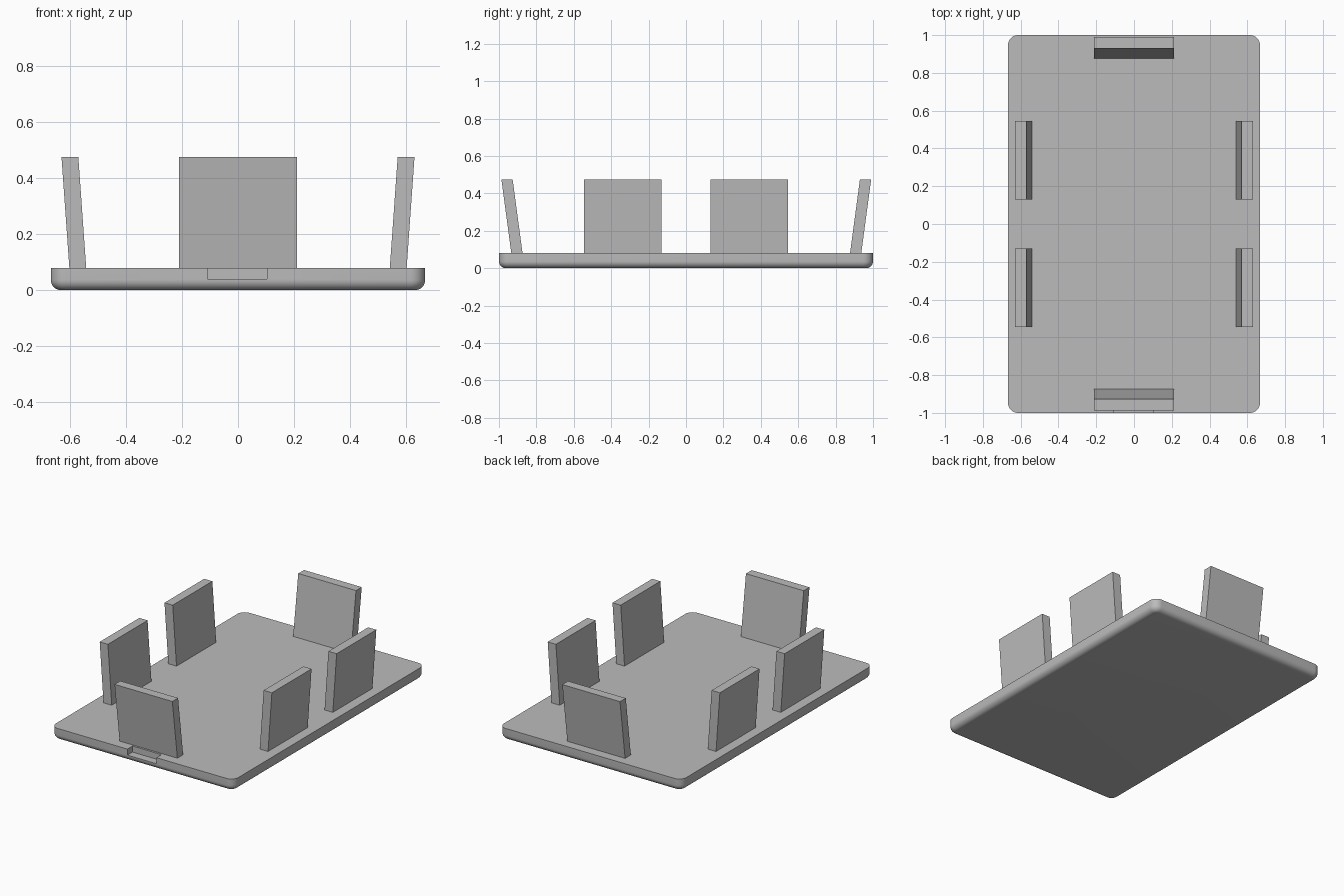
import bpy
import bmesh
from mathutils import Matrix

if "Cube" in bpy.data.objects:
    bpy.data.objects.remove(bpy.data.objects["Cube"], do_unlink=True)

grey = bpy.data.materials.new("plain_grey")
grey.use_nodes = True
grey.diffuse_color = (0.5, 0.5, 0.5, 1)
grey.node_tree.nodes["Principled BSDF"].inputs["Base Color"].default_value = (0.5, 0.5, 0.5, 1)

BASE_TOP, TAB_TOP = 0.08, 0.475
THICK = 0.06


def box(lo, hi):
    """New bmesh holding a box between two corners."""
    bm = bmesh.new()
    size = [b - a for a, b in zip(lo, hi)]
    mid = [(a + b) / 2 for a, b in zip(lo, hi)]
    bmesh.ops.create_cube(bm, size=1, matrix=Matrix.Translation(mid) @ Matrix.Diagonal((*size, 1)))
    return bm


def finish(bm, name):
    bmesh.ops.recalc_face_normals(bm, faces=bm.faces)
    mesh = bpy.data.meshes.new(name)
    bm.to_mesh(mesh)
    bm.free()
    mesh.materials.append(grey)
    obj = bpy.data.objects.new(name, mesh)
    bpy.context.collection.objects.link(obj)
    return obj


def tab(name, axis, inner, side, centre, half_width, lean):
    """Upright tab leaning outward along one axis."""
    lo, hi = [0, 0, BASE_TOP], [0, 0, TAB_TOP]
    lo[axis], hi[axis] = sorted((side * inner, side * (inner + THICK)))
    lo[1 - axis], hi[1 - axis] = centre - half_width, centre + half_width
    bm = box(lo, hi)
    for v in bm.verts:
        if v.co.z > BASE_TOP + 0.1:
            v.co[axis] += side * lean
    return finish(bm, name)


# Base plate: rounded corners, rounded bottom rim, crisp top rim
bm = box((-0.667, -1, 0), (0.667, 1, BASE_TOP))
upright = [e for e in bm.edges if abs(e.verts[0].co.z - e.verts[1].co.z) > 0.01]
bmesh.ops.bevel(bm, geom=upright, offset=0.053, segments=8, profile=0.5, affect='EDGES')
rim = [e for e in bm.edges if all(v.co.z < 0.001 for v in e.verts)]
bmesh.ops.bevel(bm, geom=rim, offset=0.037, segments=8, profile=0.5, affect='EDGES')
base = finish(bm, "base_plate")

# Shallow notch in the front rim
cutter = finish(box((-0.108, -1.1, 0.04), (0.104, -0.947, 0.2)), "notch_cutter")
cutter.hide_render = True
cut = base.modifiers.new("front_notch", 'BOOLEAN')
cut.operation, cut.solver, cut.object = 'DIFFERENCE', 'EXACT', cutter
bpy.ops.object.select_all(action='DESELECT')
base.select_set(True)
bpy.context.view_layer.objects.active = base
bpy.ops.object.modifier_apply(modifier=cut.name)
bpy.data.objects.remove(cutter, do_unlink=True)
bpy.ops.object.shade_smooth_by_angle(angle=0.5)

# End tabs
tab("front_tab", 1, 0.874, -1, 0, 0.211, 0.053)
tab("back_tab", 1, 0.877, 1, 0, 0.211, 0.053)

# Side tabs, two on each long edge
for side, x_name in ((1, "left"), (-1, "right")):
    for end, y_name in ((-1, "front"), (1, "back")):
        tab(f"{x_name}_{y_name}_tab", 0, 0.541, side, end * 0.338, 0.207, 0.028)
